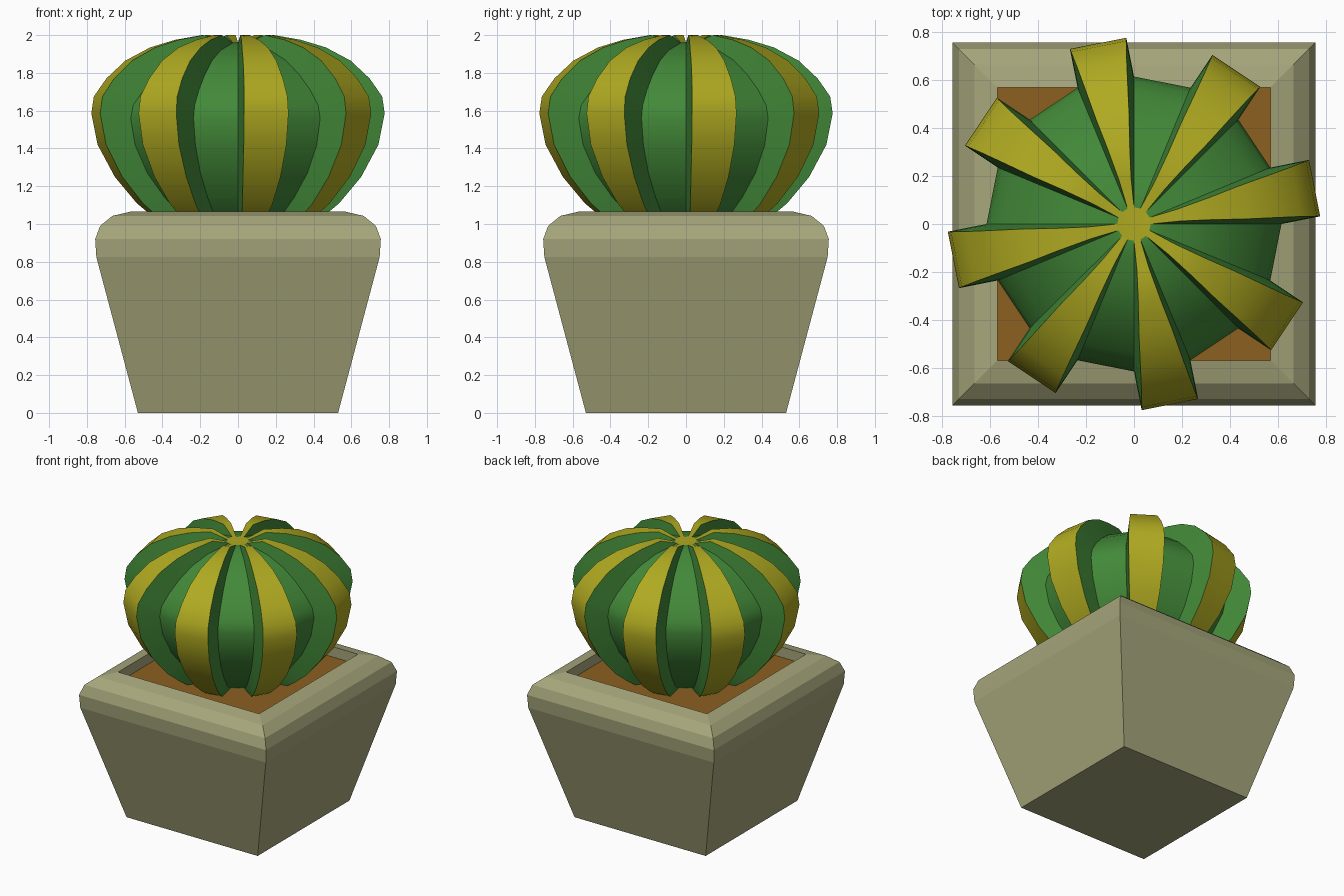
import bpy, bmesh, math
from mathutils import Vector

if "Cube" in bpy.data.objects:
    bpy.data.objects.remove(bpy.data.objects["Cube"])


def material(name, color):
    m = bpy.data.materials.new(name)
    m.diffuse_color = (*color, 1)
    m.use_nodes = True
    m.node_tree.nodes["Principled BSDF"].inputs["Base Color"].default_value = m.diffuse_color
    return m


def finish(name, bm, mats, smooth_angle=None):
    bmesh.ops.remove_doubles(bm, verts=bm.verts, dist=1e-5)
    bmesh.ops.recalc_face_normals(bm, faces=bm.faces)
    me = bpy.data.meshes.new(name)
    bm.to_mesh(me)
    bm.free()
    for m in mats:
        me.materials.append(m)
    if smooth_angle:
        me.shade_smooth()
        me.set_sharp_from_angle(angle=math.radians(smooth_angle))
    ob = bpy.data.objects.new(name, me)
    bpy.context.collection.objects.link(ob)
    return ob


def loft(bm, rings, mat_of=lambda i: 0):
    """Join closed rings of points with quads; returns the vertex rings."""
    vs = [[bm.verts.new(p) for p in ring] for ring in rings]
    n = len(vs[0])
    for a, b in zip(vs, vs[1:]):
        for i in range(n):
            j = (i + 1) % n
            bm.faces.new((a[i], a[j], b[j], b[i])).material_index = mat_of(i)
    return vs


def square(h, z):
    return [(-h, -h, z), (h, -h, z), (h, h, z), (-h, h, z)]


clay = material("clay", (0.38, 0.38, 0.20))
earth = material("earth", (0.26, 0.115, 0.014))
green = material("green", (0.055, 0.25, 0.04))
yellow = material("yellow", (0.43, 0.40, 0.015))

# Square tapered pot with a rounded rim and a shallow recess
SOIL_Z = 0.99
pot_profile = [(0.53, 0), (0.75, 0.825), (0.756, 0.92), (0.73, 0.99),
               (0.665, 1.043), (0.57, 1.065), (0.57, SOIL_Z - 0.02)]
bm = bmesh.new()
rings = loft(bm, [square(h, z) for h, z in pot_profile])
bm.faces.new(rings[0])
bm.faces.new(rings[-1])
finish("pot", bm, [clay])

# Soil
bm = bmesh.new()
bm.faces.new([bm.verts.new(p) for p in square(0.57, SOIL_Z)])
finish("soil", bm, [earth])

# Cactus: valley radius, valley z, rib distance, rib z (top to bottom)
HALF = math.radians(11.25)
cactus_profile = [
    (0.07, 1.96, 0.07 * math.cos(HALF), 1.96),
    (0.13, 1.945, 0.19, 2.0),
    (0.24, 1.92, 0.33, 1.975),
    (0.36, 1.865, 0.46, 1.935),
    (0.46, 1.79, 0.59, 1.865),
    (0.54, 1.71, 0.69, 1.77),
    (0.60, 1.63, 0.755, 1.675),
    (0.615, 1.56, 0.768, 1.585),
    (0.59, 1.42, 0.735, 1.42),
    (0.52, 1.27, 0.645, 1.25),
    (0.42, 1.14, 0.53, 1.11),
    (0.33, 1.05, 0.43, 1.025),
    (0.23, 0.98, 0.36, 0.98),
]


def cactus_ring(r, z, rib, rib_z):
    pts = []
    for k in range(8):
        c = k * math.pi / 4 + HALF
        out = Vector((math.cos(c), math.sin(c), 0))
        side = Vector((-out.y, out.x, 0)) * r * math.sin(HALF)
        base = out * r * math.cos(HALF) + Vector((0, 0, z))
        tip = out * rib + Vector((0, 0, rib_z))
        pts += [base - side, tip - side, tip + side, base + side]
    return pts


bm = bmesh.new()
rings = loft(bm, [cactus_ring(*p) for p in cactus_profile],
             lambda i: 1 if i % 4 == 1 else 0)
bm.faces.new(rings[0]).material_index = 1
bm.faces.new(rings[-1])
finish("cactus", bm, [green, yellow], 40)
